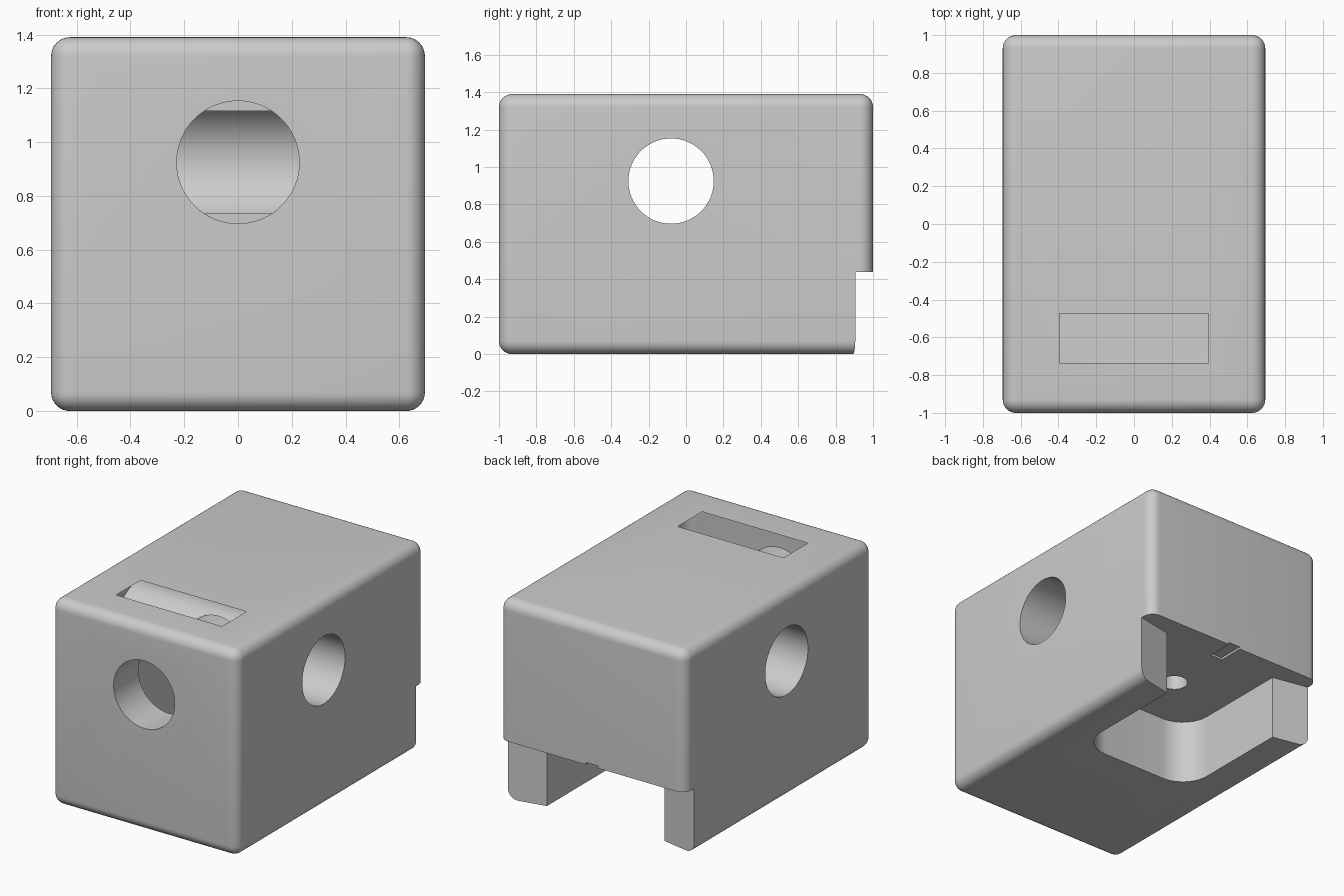
import bpy, bmesh
from math import pi, cos, sin, radians
from mathutils import Matrix, Vector

default = bpy.data.objects.get("Cube")
if default:
    bpy.data.objects.remove(default, do_unlink=True)

WIDTH, LENGTH, HEIGHT = 1.39, 2.0, 1.39
BORE_Z, BORE_R = 0.925, 0.228
STEP_Z = 0.44

grey = bpy.data.materials.new("plain_grey")
grey.use_nodes = True
grey.diffuse_color = (0.6, 0.6, 0.6, 1)
grey.node_tree.nodes["Principled BSDF"].inputs["Base Color"].default_value = (0.6, 0.6, 0.6, 1)


def make_object(name, bm):
    bmesh.ops.recalc_face_normals(bm, faces=bm.faces)
    mesh = bpy.data.meshes.new(name)
    bm.to_mesh(mesh)
    bm.free()
    mesh.materials.append(grey)
    obj = bpy.data.objects.new(name, mesh)
    bpy.context.collection.objects.link(obj)
    return obj


def box(name, low, high):
    low, high = Vector(low), Vector(high)
    bm = bmesh.new()
    matrix = Matrix.Translation((low + high) / 2) @ Matrix.Diagonal((*(high - low), 1))
    bmesh.ops.create_cube(bm, size=1, matrix=matrix)
    return make_object(name, bm)


def cylinder(name, start, end, radius):
    start, end = Vector(start), Vector(end)
    axis = end - start
    turn = axis.to_track_quat('Z', 'Y').to_matrix().to_4x4()
    bm = bmesh.new()
    bmesh.ops.create_cone(bm, cap_ends=True, segments=64, radius1=radius, radius2=radius,
                          depth=axis.length, matrix=Matrix.Translation((start + end) / 2) @ turn)
    return make_object(name, bm)


def prism(name, outline, z_low, z_high):
    bm = bmesh.new()
    face = bm.faces.new([bm.verts.new((x, y, z_low)) for x, y in outline])
    top = bmesh.ops.extrude_face_region(bm, geom=[face])["geom"]
    moved = [g for g in top if isinstance(g, bmesh.types.BMVert)]
    bmesh.ops.translate(bm, verts=moved, vec=(0, 0, z_high - z_low))
    return make_object(name, bm)


# Rounded block
block = box("rounded_block", (-WIDTH / 2, -LENGTH / 2, 0), (WIDTH / 2, LENGTH / 2, HEIGHT))
bevel = block.modifiers.new("rounded_edges", 'BEVEL')
bevel.width = 0.07
bevel.segments = 8

# Underside pocket with rounded inner corners, flared mouth and rear step
half, radius = 0.44, 0.2
right_side = [(0.8, 1.2), (0.8, 0.93), (0.695, 0.905), (half, 0.855)]
for i in range(13):
    a = pi / 2 * i / 12
    right_side.append((half - radius + radius * cos(a), radius - radius * sin(a)))
outline = right_side + [(-x, y) for x, y in reversed(right_side)]

cutters = [
    prism("pocket_cutter", outline, -0.2, STEP_Z),
    # Crosswise and front bores
    cylinder("cross_bore_cutter", (-1, -0.08, BORE_Z), (1, -0.08, BORE_Z), BORE_R),
    cylinder("front_bore_cutter", (0, -1.2, BORE_Z), (0, -0.206, BORE_Z), BORE_R),
    # Nut slot from the top
    box("slot_cutter", (-0.395, -0.735, 0.53), (0.395, -0.475, 1.6)),
    # Small hole and shallow groove in the pocket ceiling
    cylinder("screw_hole_cutter", (0, 0.4, 0.3), (0, 0.4, 0.8), 0.085),
    box("groove_cutter", (-0.045, 0.82, 0.4), (0.045, 1.1, STEP_Z + 0.015)),
]
for cutter in cutters:
    cutter.hide_render = True
    cut = block.modifiers.new(cutter.name, 'BOOLEAN')
    cut.operation = 'DIFFERENCE'
    cut.solver = 'EXACT'
    cut.object = cutter

# Bake the cuts, then drop the cutters
bpy.context.view_layer.update()
graph = bpy.context.evaluated_depsgraph_get()
finished = bpy.data.meshes.new_from_object(block.evaluated_get(graph))
block.modifiers.clear()
block.data = finished
for cutter in cutters:
    bpy.data.objects.remove(cutter, do_unlink=True)

bpy.ops.object.select_all(action='DESELECT')
block.select_set(True)
bpy.context.view_layer.objects.active = block
bpy.ops.object.shade_smooth_by_angle(angle=radians(30))
